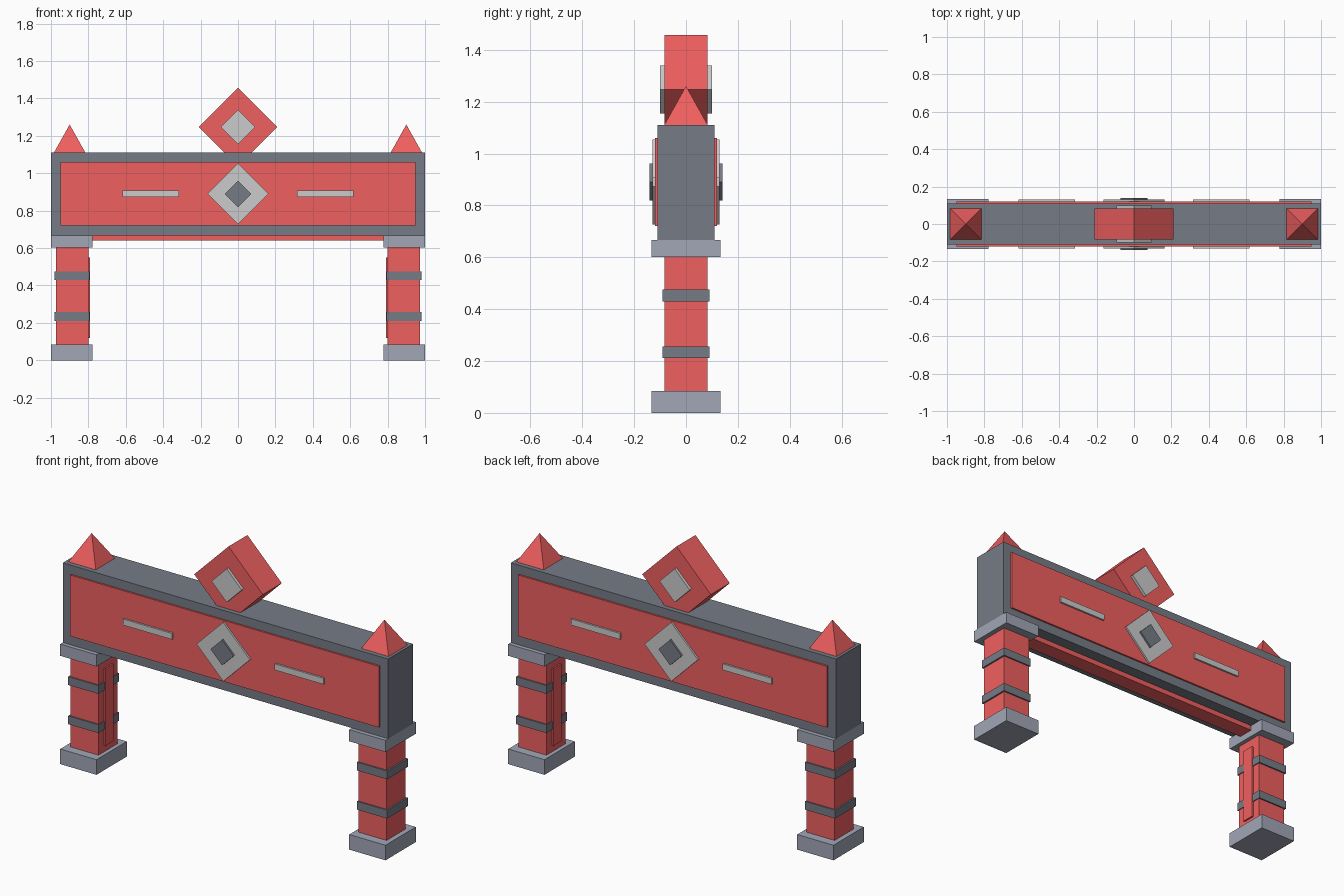
import bpy
import bmesh
from math import pi
from mathutils import Matrix, Vector

if "Cube" in bpy.data.objects:
    bpy.data.objects.remove(bpy.data.objects["Cube"])


def material(name, rgb):
    m = bpy.data.materials.new(name)
    m.diffuse_color = (*rgb, 1)
    m.use_nodes = True
    m.node_tree.nodes["Principled BSDF"].inputs["Base Color"].default_value = m.diffuse_color
    return m


RED = material("red", (0.87, 0.115, 0.115))
DARK = material("dark_grey", (0.18, 0.20, 0.24))
STONE = material("stone_grey", (0.36, 0.38, 0.47))
PALE = material("pale_grey", (0.70, 0.70, 0.70))


def finish(name, bm, mat):
    mesh = bpy.data.meshes.new(name)
    bm.to_mesh(mesh)
    bm.free()
    mesh.materials.append(mat)
    obj = bpy.data.objects.new(name, mesh)
    bpy.context.collection.objects.link(obj)
    return obj


def box(name, x, y, z, mat):
    """Box from (min, max) ranges."""
    bm = bmesh.new()
    lo, hi = Vector((min(x), min(y), min(z))), Vector((max(x), max(y), max(z)))
    size = hi - lo
    bmesh.ops.create_cube(bm, size=1, matrix=Matrix.Translation((lo + hi) / 2) @ Matrix.Diagonal((*size, 1)))
    return finish(name, bm, mat)


def diamond(name, z, half, y, mat):
    """Square block standing on its corner, facing along y."""
    side = half * 2 ** 0.5
    bm = bmesh.new()
    place = Matrix.Translation((0, (y[0] + y[1]) / 2, z)) @ Matrix.Rotation(pi / 4, 4, 'Y')
    bmesh.ops.create_cube(bm, size=1, matrix=place @ Matrix.Diagonal((side, abs(y[1] - y[0]), side, 1)))
    return finish(name, bm, mat)


def pyramid(name, x, z, half, height, mat):
    bm = bmesh.new()
    place = Matrix.Translation((x, 0, z + height / 2)) @ Matrix.Rotation(pi / 4, 4, 'Z')
    bmesh.ops.create_cone(bm, cap_ends=True, segments=4, radius1=half * 2 ** 0.5, radius2=0,
                          depth=height, matrix=place)
    return finish(name, bm, mat)


# Cross beam with a thin strip beneath it
box("beam", (-1, 1), (-0.11, 0.11), (0.667, 1.11), DARK)
box("under_strip", (-0.79, 0.79), (-0.045, 0.045), (0.639, 0.672), RED)

# Sign faces, front and back
for s, side in ((-1, "front"), (1, "back")):
    box(side + "_panel", (-0.95, 0.95), (s * 0.105, s * 0.12), (0.72, 1.06), RED)
    diamond(side + "_diamond", 0.89, 0.164, (s * 0.115, s * 0.13), PALE)
    diamond(side + "_diamond_centre", 0.89, 0.071, (s * 0.125, s * 0.14), DARK)
    for t, end in ((-1, "left"), (1, "right")):
        box(f"{side}_{end}_bar", (t * 0.315, t * 0.617), (s * 0.115, s * 0.13), (0.874, 0.908), PALE)
    diamond(side + "_crest_plate", 1.247, 0.093, (s * 0.08, s * 0.10), PALE)

# Crest on top
diamond("crest", 1.247, 0.211, (-0.083, 0.083), RED)

# Legs with base, capital, bands, inner strip and spike
for s, side in ((-1, "left"), (1, "right")):
    box(side + "_leg", (s * 0.80, s * 0.972), (-0.083, 0.083), (0.05, 0.64), RED)
    box(side + "_base", (s * 0.777, s), (-0.133, 0.133), (0, 0.084), STONE)
    box(side + "_capital", (s * 0.777, s), (-0.133, 0.133), (0.602, 0.667), STONE)
    for i, z in enumerate((0.234, 0.452)):
        box(f"{side}_band_{i + 1}", (s * 0.795, s * 0.981), (-0.091, 0.091), (z - 0.023, z + 0.023), DARK)
    box(side + "_inner_strip", (s * 0.791, s * 0.81), (-0.035, 0.035), (0.12, 0.55), RED)
    pyramid(side + "_spike", s * 0.90, 1.11, 0.084, 0.15, RED)
